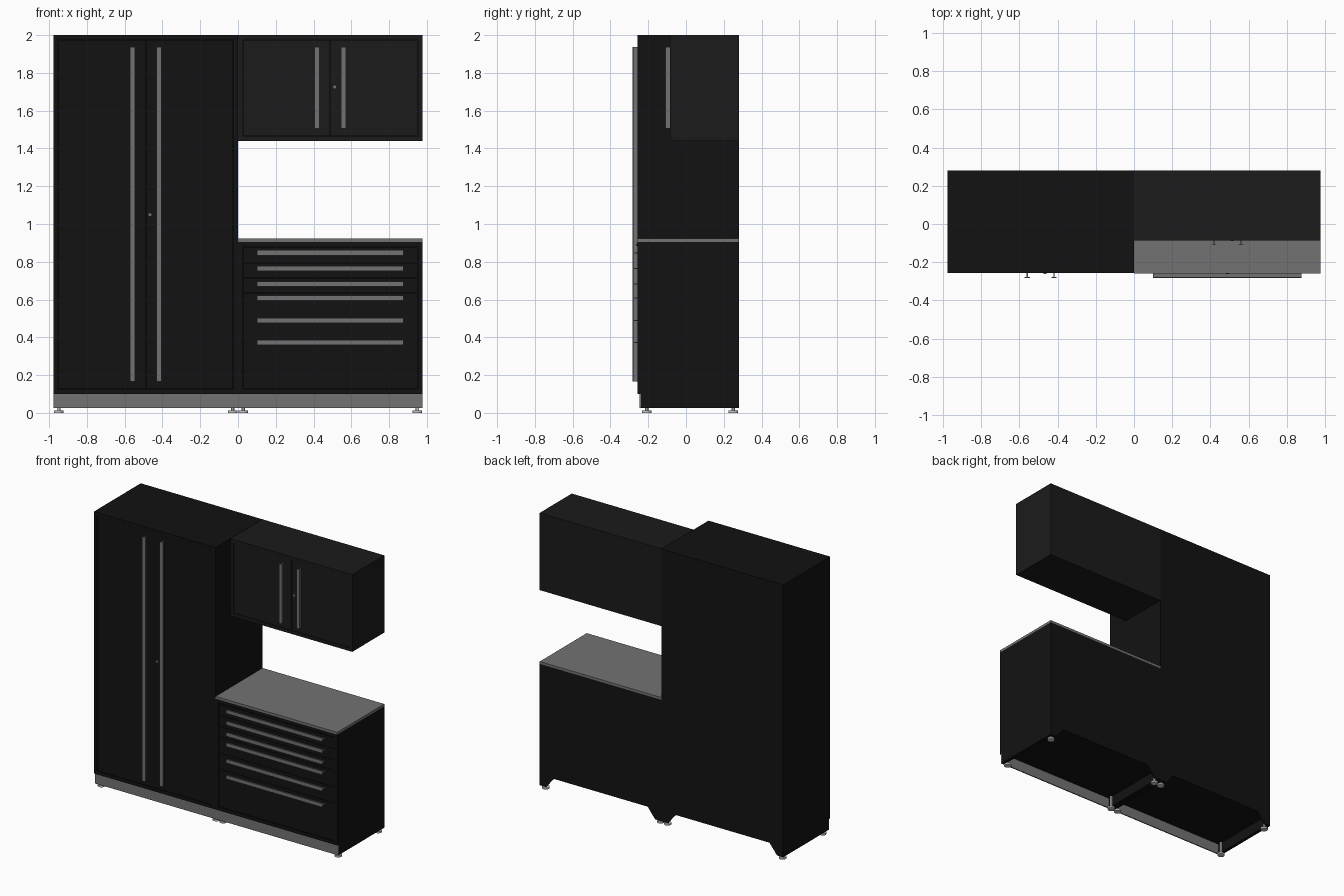
import bpy, bmesh, math
from mathutils import Vector

if "Cube" in bpy.data.objects:
    bpy.data.objects.remove(bpy.data.objects["Cube"])

def mat(name, v):
    m = bpy.data.materials.new(name)
    m.diffuse_color = (v, v, v, 1)
    m.use_nodes = True
    m.node_tree.nodes["Principled BSDF"].inputs["Base Color"].default_value = m.diffuse_color
    return m

BLACK = mat("black_paint", 0.006)
CHARCOAL = mat("charcoal_paint", 0.011)
STEEL = mat("brushed_steel", 0.17)
FOOT = mat("foot_plastic", 0.55)

def prism(name, pts, axis, a, b, m):
    """Extrude a 2D profile along x (pts = y,z), y (pts = x,z) or z (pts = x,y)."""
    place = {'x': lambda p, t: (t, p[0], p[1]),
             'y': lambda p, t: (p[0], t, p[1]),
             'z': lambda p, t: (p[0], p[1], t)}[axis]
    bm = bmesh.new()
    face = bm.faces.new([bm.verts.new(place(p, a)) for p in pts])
    ext = bmesh.ops.extrude_face_region(bm, geom=[face])
    new = [g for g in ext['geom'] if isinstance(g, bmesh.types.BMVert)]
    bmesh.ops.translate(bm, verts=new, vec=Vector(place((0, 0), b - a)))
    bmesh.ops.recalc_face_normals(bm, faces=bm.faces)
    me = bpy.data.meshes.new(name)
    bm.to_mesh(me)
    bm.free()
    me.materials.append(m)
    ob = bpy.data.objects.new(name, me)
    bpy.context.collection.objects.link(ob)
    return ob

def box(name, x0, x1, y0, y1, z0, z1, m):
    return prism(name, [(x0, y0), (x1, y0), (x1, y1), (x0, y1)], 'z', z0, z1, m)

def disc(name, x, y, z, r, h, m, axis='z', n=20):
    rot = (math.pi / 2, 0, 0) if axis == 'y' else (0, 0, 0)
    bpy.ops.mesh.primitive_cylinder_add(vertices=n, radius=r, depth=h,
                                        location=(x, y, z), rotation=rot)
    ob = bpy.context.object
    ob.name = name
    ob.data.materials.append(m)
    bpy.ops.object.shade_smooth_by_angle()

BACK, FRONT, WALL_FRONT = 0.281, -0.257, -0.086
KICK, FLOOR, CAP = -0.246, 0.025, 0.101
T = 0.024       # frame thickness
GAP = 0.002     # gap around doors and drawers

def t_profile(c, y):
    """T-section pull: web from the door at y, wide flange in front; c is the centre."""
    w, s, d, f = 0.0135, 0.003, 0.025, 0.005
    return [(c - s, y + 0.005), (c + s, y + 0.005), (c + s, y - d + f), (c + w, y - d + f),
            (c + w, y - d), (c - w, y - d), (c - w, y - d + f), (c - s, y - d + f)]

def carcass(name, x0, x1, front, z0, z1, m, legs):
    """Open-fronted case; floor cabinets get sides and back running down to the feet."""
    side = [(front, z0), (front, z1), (BACK, z1), (BACK, z0)]
    back = [(x0 + T, z0), (x0 + T, z1), (x1 - T, z1), (x1 - T, z0)]
    if legs:
        side = [(front, z0), (front, z1), (BACK, z1), (BACK, FLOOR),
                (KICK + 0.008, FLOOR), (KICK + 0.008, z0)]
        back = [(x0 + T, FLOOR), (x0 + T, z1), (x1 - T, z1), (x1 - T, FLOOR),
                (x1 - 0.05, FLOOR), (x1 - 0.11, z0), (x0 + 0.11, z0), (x0 + 0.05, FLOOR)]
    prism(name + "_left_side", side, 'x', x0, x0 + T, m)
    prism(name + "_right_side", side, 'x', x1 - T, x1, m)
    prism(name + "_back", back, 'y', BACK - 0.01, BACK, m)
    box(name + "_bottom", x0 + T, x1 - T, front, BACK - 0.01, z0, z0 + T, m)
    box(name + "_top", x0 + T, x1 - T, front, BACK - 0.01, z1 - T, z1, m)
    if legs:
        box(name + "_kick_plate", x0, x1, KICK, KICK + 0.008, FLOOR, z0, STEEL)
        for x in (x0 + 0.027, x1 - 0.027):
            for y in (-0.208, 0.25):
                disc(name + "_foot", x, y, 0.006, 0.025, 0.012, FOOT)
                disc(name + "_foot_stem", x, y, 0.056, 0.009, 0.092, FOOT, n=12)

def doors(name, x0, x1, front, z0, z1, hz0, hz1, lock_z, m):
    """Pair of inset doors with vertical pulls and a lock."""
    mid = (x0 + x1) / 2
    y = front + 0.003
    for tag, a, b, s in (("left", x0 + T + GAP, mid - GAP / 2, -1),
                         ("right", mid + GAP / 2, x1 - T - GAP, 1)):
        box(f"{name}_{tag}_door", a, b, y, y + 0.02, z0 + T + GAP, z1 - T - GAP, m)
        prism(f"{name}_{tag}_handle", t_profile(mid + s * 0.07, front),
              'z', hz0, hz1, STEEL)
    disc(name + "_lock", mid + 0.023, front, lock_z, 0.008, 0.008, STEEL, 'y')

# tall cabinet
carcass("tall_cabinet", -0.977, -0.001, FRONT, CAP, 2.0, BLACK, True)
doors("tall_cabinet", -0.977, -0.001, FRONT, CAP, 2.0, 0.165, 1.938, 1.05, BLACK)

# wall cabinet
carcass("wall_cabinet", 0.001, 0.977, WALL_FRONT, 1.44, 2.0, CHARCOAL, False)
doors("wall_cabinet", 0.001, 0.977, WALL_FRONT, 1.44, 2.0, 1.505, 1.937, 1.725, CHARCOAL)

# drawer cabinet with worktop
carcass("drawer_cabinet", 0.001, 0.977, FRONT, CAP, 0.905, BLACK, True)
box("worktop", 0.001, 0.977, FRONT - 0.001, BACK, 0.905, 0.922, STEEL)
disc("drawer_lock", 0.489, FRONT, 0.891, 0.007, 0.008, BLACK, 'y')

# drawers, each with a horizontal pull near its top edge
pulls = [0.848, 0.765, 0.683, 0.608, 0.489, 0.373]
tops = [p + 0.028 for p in pulls] + [CAP + T + GAP]
for i, p in enumerate(pulls):
    box(f"drawer_{i + 1}", 0.001 + T + GAP, 0.977 - T - GAP, FRONT + 0.003, FRONT + 0.023,
        tops[i + 1] + GAP, tops[i], BLACK)
    prism(f"drawer_{i + 1}_handle", [(y, z) for z, y in t_profile(p, FRONT)],
          'x', 0.1, 0.876, STEEL)
